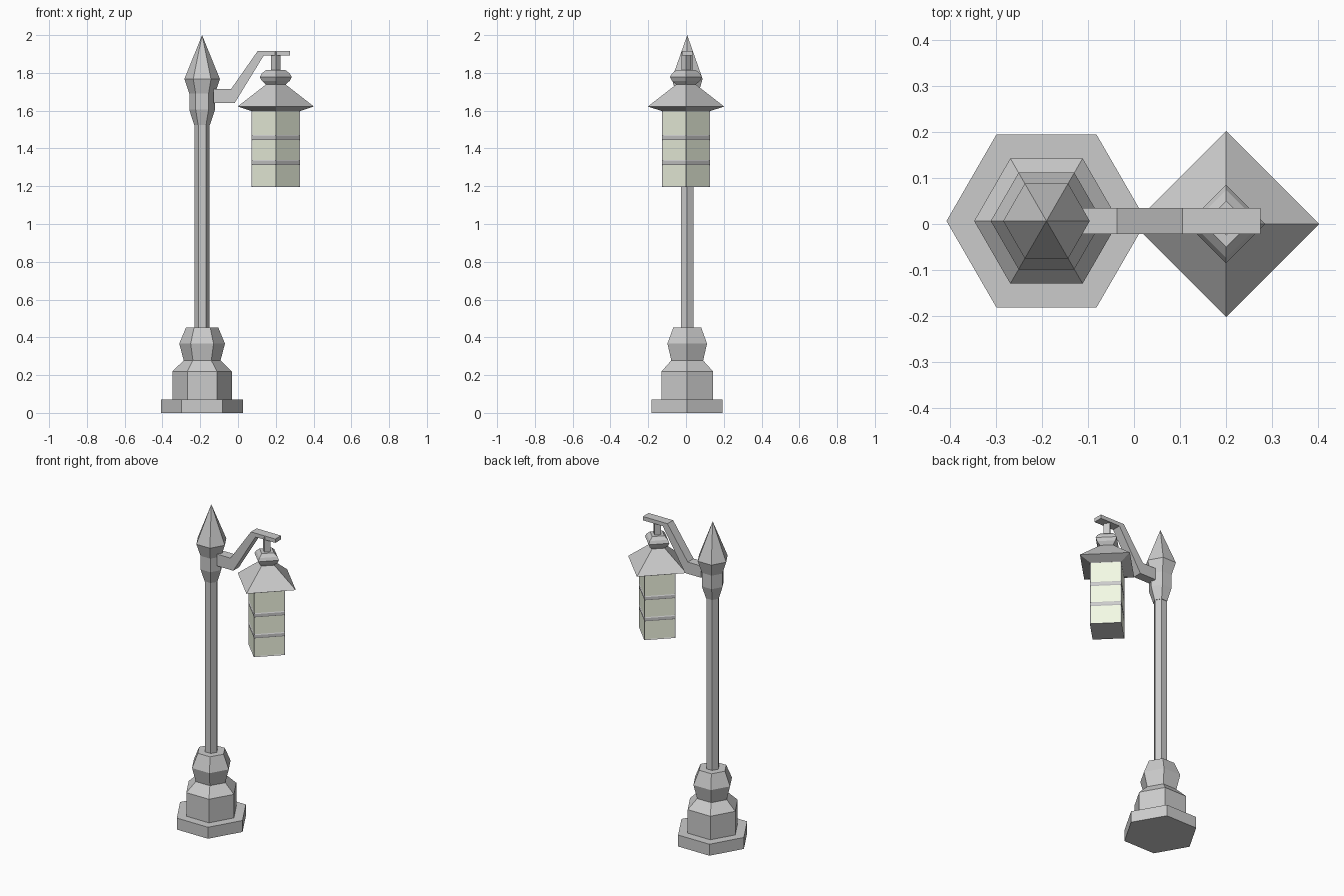
import bpy, bmesh
from math import cos, sin, tau

if "Cube" in bpy.data.objects:
    bpy.data.objects.remove(bpy.data.objects["Cube"])

POST = (-0.19, 0.0065)
LAMP = (0.2, 0.0)


def finish(bm, name):
    bmesh.ops.recalc_face_normals(bm, faces=bm.faces)
    mesh = bpy.data.meshes.new(name)
    bm.to_mesh(mesh)
    bm.free()
    obj = bpy.data.objects.new(name, mesh)
    bpy.context.collection.objects.link(obj)
    return obj


def lathe_bm(sides, centre, profile):
    """Faceted turned solid from (radius, height) pairs; corners lie on the x axis."""
    bm = bmesh.new()
    rings = []
    for r, z in profile:
        n = 1 if r == 0 else sides
        rings.append([bm.verts.new((centre[0] + r * cos(tau * i / sides),
                                    centre[1] + r * sin(tau * i / sides), z)) for i in range(n)])
    for a, b in zip(rings, rings[1:]):
        for i in range(sides):
            j = (i + 1) % sides
            if len(b) == 1:
                bm.faces.new((a[i], a[j], b[0]))
            else:
                bm.faces.new((a[i], a[j], b[j], b[i]))
    for ring in (rings[0], rings[-1]):
        if len(ring) > 2:
            bm.faces.new(ring)
    return bm


def lathe(name, sides, centre, profile):
    return finish(lathe_bm(sides, centre, profile), name)


# Stepped hexagonal base
lathe("base_plinth", 6, POST, [(0.217, 0), (0.217, 0.072)])
lathe("base_pedestal", 6, POST, [(0.157, 0.07), (0.157, 0.22), (0.097, 0.278)])
lathe("base_collar", 6, POST, [(0.097, 0.276), (0.121, 0.367), (0.085, 0.453)])

# Post and pointed finial
lathe("post", 6, POST, [(0.039, 0.45), (0.039, 1.53)])
lathe("finial", 6, POST, [(0.042, 1.525), (0.068, 1.605), (0.068, 1.69), (0.094, 1.768), (0, 2.0)])

# Cranked arm extruded from its side profile
arm = [(-0.13, 1.64), (-0.018, 1.64), (0.137, 1.893), (0.275, 1.893),
       (0.275, 1.917), (0.105, 1.917), (-0.037, 1.714), (-0.13, 1.714)]
bm = bmesh.new()
face = bm.faces.new([bm.verts.new((x, -0.022, z)) for x, z in arm])
ext = bmesh.ops.extrude_face_region(bm, geom=[face], use_keep_orig=True)
bmesh.ops.translate(bm, vec=(0, 0.057, 0),
                    verts=[g for g in ext["geom"] if isinstance(g, bmesh.types.BMVert)])
finish(bm, "arm")

# Hanger, knob and roof of the lantern
lathe("hanger_rod", 4, LAMP, [(0.025, 1.81), (0.025, 1.91)])
lathe("lantern_knob", 4, LAMP, [(0.048, 1.735), (0.074, 1.758), (0.085, 1.778),
                                (0.074, 1.797), (0.05, 1.816)])
lathe("lantern_roof", 4, LAMP, [(0.125, 1.597), (0.202, 1.622), (0.05, 1.74)])

# Lantern body with three glass panes let into each side
bm = lathe_bm(4, LAMP, [(0.128, z) for z in (1.195, 1.317, 1.333, 1.449, 1.465, 1.6)])
bmesh.ops.recalc_face_normals(bm, faces=bm.faces)
panes = [f for f in bm.faces
         if abs(f.normal.z) < 0.5 and max(v.co.z for v in f.verts) - min(v.co.z for v in f.verts) > 0.05]
bmesh.ops.inset_individual(bm, faces=panes, thickness=0.007, depth=-0.003)
for f in panes:
    f.material_index = 1
body = finish(bm, "lantern_body")
for name, colour in (("frame_grey", None), ("pale_glass", (0.9, 0.95, 0.78, 1))):
    if colour is None:
        body.data.materials.append(None)
    else:
        mat = bpy.data.materials.new(name)
        mat.diffuse_color = colour
        mat.use_nodes = True
        mat.node_tree.nodes["Principled BSDF"].inputs["Base Color"].default_value = mat.diffuse_color
        body.data.materials.append(mat)
